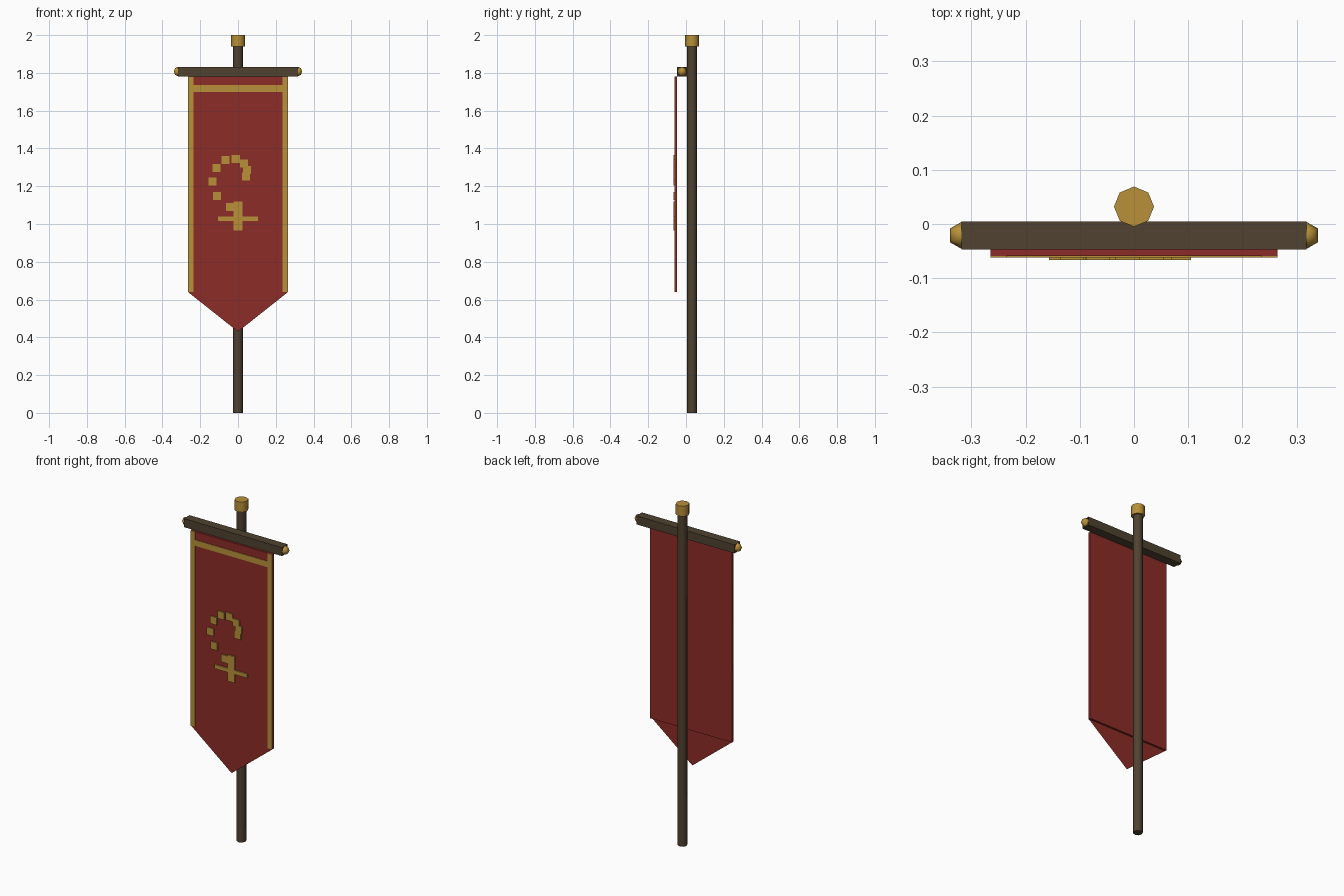
import bpy, math

if "Cube" in bpy.data.objects:
    bpy.data.objects.remove(bpy.data.objects["Cube"])


def mat(name, c):
    m = bpy.data.materials.new(name)
    m.diffuse_color = (*c, 1)
    m.use_nodes = True
    m.node_tree.nodes["Principled BSDF"].inputs["Base Color"].default_value = m.diffuse_color
    return m


WOOD = mat("dark_wood", (0.08, 0.055, 0.03))
GOLD = mat("gold", (0.48, 0.28, 0.04))
RED = mat("red_cloth", (0.26, 0.025, 0.02))


def finish(name, m):
    o = bpy.context.object
    o.name = name
    o.data.materials.append(m)
    return o


def box(name, x0, x1, y0, y1, z0, z1, m):
    bpy.ops.mesh.primitive_cube_add(size=1, location=((x0 + x1) / 2, (y0 + y1) / 2, (z0 + z1) / 2))
    o = finish(name, m)
    o.scale = (x1 - x0, y1 - y0, z1 - z0)
    return o


def post(name, r, z0, z1, m):
    bpy.ops.mesh.primitive_cylinder_add(vertices=8, radius=r, depth=z1 - z0,
                                        location=(0, 0.032, (z0 + z1) / 2), rotation=(0, 0, math.pi / 8 * 2))
    finish(name, m)
    bpy.ops.object.shade_smooth_by_angle(angle=math.radians(50))


# Pole and its cap
post("pole", 0.026, 0, 1.94, WOOD)
post("pole_cap", 0.037, 1.94, 2.0, GOLD)

# Crossbar with end knobs
box("crossbar", -0.318, 0.318, -0.047, 0.005, 1.782, 1.832, WOOD)
for side, label in ((-1, "left"), (1, "right")):
    bpy.ops.mesh.primitive_uv_sphere_add(segments=6, ring_count=4, radius=0.025,
                                         location=(side * 0.318, -0.021, 1.807))
    finish(label + "_knob", GOLD)
    bpy.ops.object.shade_smooth()

# Cloth panel and flat pointed tail
box("cloth", -0.265, 0.265, -0.059, -0.047, 0.64, 1.782, RED)
mesh = bpy.data.meshes.new("cloth_tail")
mesh.from_pydata([(-0.265, -0.059, 0.64), (0, -0.059, 0.43), (0.265, -0.059, 0.64)], [], [(0, 1, 2)])
mesh.materials.append(RED)
bpy.context.collection.objects.link(bpy.data.objects.new("cloth_tail", mesh))

# Gold trim on the front
for side, label in ((-1, "left"), (1, "right")):
    xs = sorted((side * 0.235, side * 0.265))
    box(label + "_trim", *xs, -0.062, -0.058, 0.64, 1.782, GOLD)
box("top_trim", -0.235, 0.235, -0.062, -0.058, 1.70, 1.735, GOLD)

# Emblem: an arc of small tiles above a cross
tiles = [(0.042, 1.251), (0.048, 1.286), (0.032, 1.32), (-0.012, 1.344), (-0.066, 1.339),
         (-0.114, 1.296), (-0.135, 1.225), (-0.111, 1.148), (-0.042, 1.09)]
for x, z in tiles:
    box("emblem_tile", x - 0.022, x + 0.022, -0.066, -0.058, z - 0.022, z + 0.022, GOLD)
box("emblem_upright", -0.023, 0.023, -0.066, -0.058, 0.966, 1.12, GOLD)
box("emblem_crosspiece", -0.105, 0.105, -0.066, -0.058, 1.017, 1.041, GOLD)
